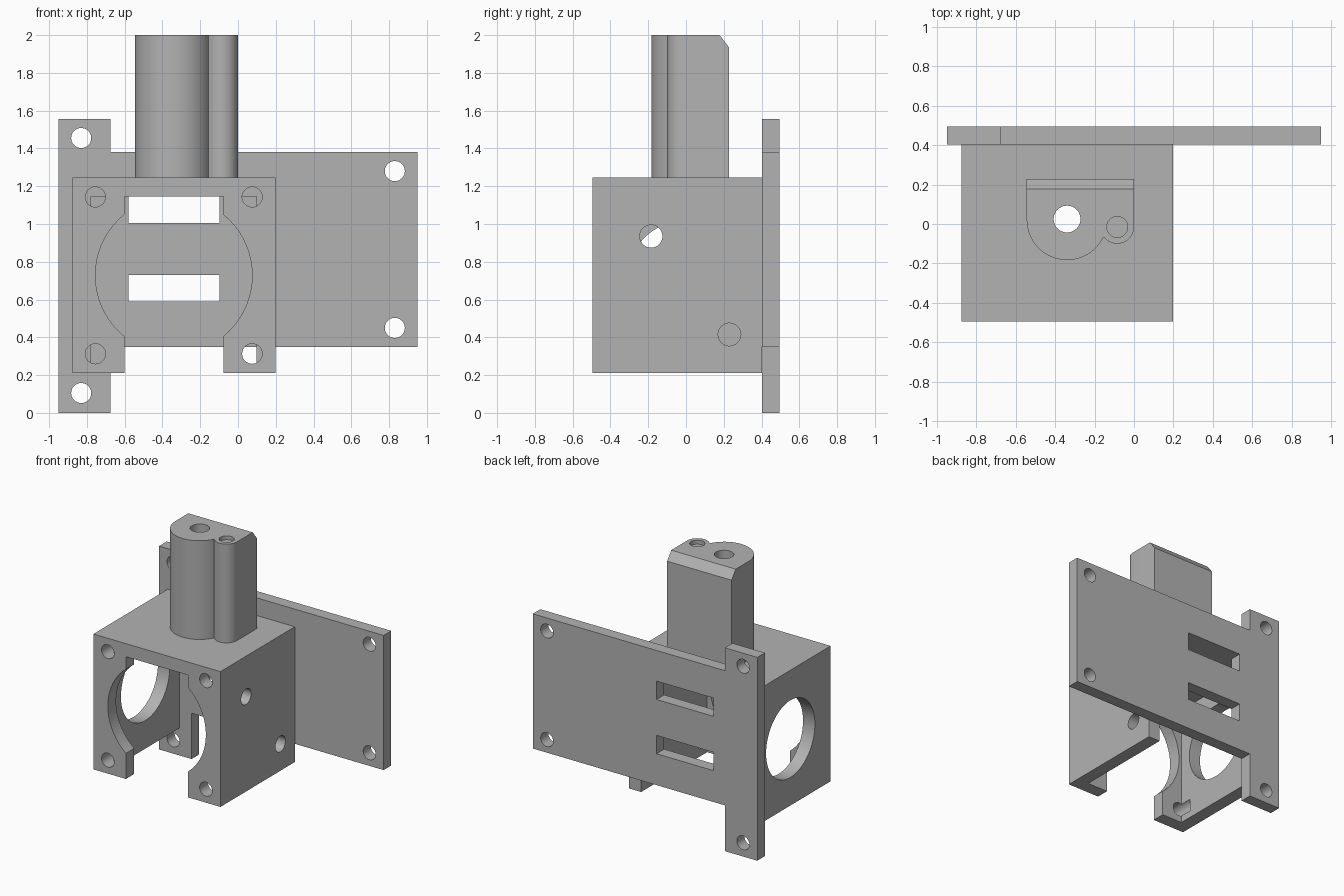
import bpy, bmesh
from math import sin, cos, pi, atan2
from mathutils import Vector, Matrix

cube = bpy.data.objects.get("Cube")
if cube:
    bpy.data.objects.remove(cube, do_unlink=True)

grey = bpy.data.materials.new("plain grey")
grey.use_nodes = True
grey.diffuse_color = (0.45, 0.45, 0.45, 1)
grey.node_tree.nodes["Principled BSDF"].inputs["Base Color"].default_value = grey.diffuse_color

# Each axis frame maps a profile (u, v) and an extrusion depth to x, y, z
FRAMES = {
    "x": lambda u, v, d: (d, u, v),
    "y": lambda u, v, d: (u, d, v),
    "z": lambda u, v, d: (u, v, d),
}


def prism(name, points, axis, low, high):
    """Extrude a closed profile along an axis."""
    place = FRAMES[axis]
    bm = bmesh.new()
    face = bm.faces.new([bm.verts.new(place(u, v, low)) for u, v in points])
    moved = bmesh.ops.extrude_face_region(bm, geom=[face])["geom"]
    verts = [g for g in moved if isinstance(g, bmesh.types.BMVert)]
    bmesh.ops.translate(bm, verts=verts, vec=place(0, 0, high - low))
    bmesh.ops.recalc_face_normals(bm, faces=bm.faces)
    mesh = bpy.data.meshes.new(name)
    bm.to_mesh(mesh)
    bm.free()
    mesh.materials.append(grey)
    obj = bpy.data.objects.new(name, mesh)
    bpy.context.collection.objects.link(obj)
    return obj


def rect(u0, u1, v0, v1):
    return [(u0, v0), (u1, v0), (u1, v1), (u0, v1)]


def arc(u, v, r, start, end, steps):
    angles = [start + (end - start) * i / steps for i in range(steps + 1)]
    return [(u + r * cos(a), v + r * sin(a)) for a in angles]


def hole(u, v, r, axis, low, high):
    return prism("cutter", arc(u, v, r, 0, 2 * pi, 64)[:-1], axis, low, high)


def slot(u0, u1, v0, v1, axis, low, high):
    return prism("cutter", rect(u0, u1, v0, v1), axis, low, high)


def cut(obj, cutters):
    """Subtract each cutter, bake the result and discard the cutters."""
    for c in cutters:
        c.hide_render = True
        mod = obj.modifiers.new("cut", "BOOLEAN")
        mod.operation, mod.solver, mod.object = "DIFFERENCE", "EXACT", c
    graph = bpy.context.evaluated_depsgraph_get()
    baked = bpy.data.meshes.new_from_object(obj.evaluated_get(graph))
    obj.modifiers.clear()
    obj.data = baked
    for c in cutters:
        bpy.data.objects.remove(c, do_unlink=True)
    bpy.ops.object.select_all(action="DESELECT")
    obj.select_set(True)
    bpy.context.view_layer.objects.active = obj
    bpy.ops.object.shade_smooth_by_angle(angle=pi / 6)


BACK, FRONT, JOIN = 0.495, -0.495, 0.403
BOTTOM, ROOF, TOP = 0.21, 1.245, 2.0
CX, CZ = -0.34, 0.728          # motor bore centre
WALL = 0.1

# Mounting plate with a taller strip on one side
plate = prism("mounting_plate", [
    (-0.95, 0), (-0.675, 0), (-0.675, 0.35), (0.95, 0.35),
    (0.95, 1.38), (-0.675, 1.38), (-0.675, 1.555), (-0.95, 1.555)],
    "y", JOIN, BACK)
screws = [(-0.83, 0.105), (-0.83, 1.455), (0.83, 0.45), (0.83, 1.28)]
cut(plate, [hole(u, v, 0.053, "y", 0.3, 0.6) for u, v in screws]
    + [slot(-0.58, -0.097, z, z + 0.14, "y", 0.3, 0.6) for z in (0.59, 1.005)])

# Box housing, open at the bottom and towards the plate
housing = prism("housing", rect(-0.877, 0.198, BOTTOM, ROOF), "y", FRONT, JOIN)
cutters = [slot(-0.877 + WALL, 0.198 - WALL, 0, ROOF - WALL, "y", FRONT + WALL, 0.6)]
# Front opening: round bore plus a straight channel
cutters += [hole(CX, CZ, 0.415, "y", -0.6, -0.3),
            slot(-0.602, -0.077, 0, ROOF - WALL, "y", -0.6, -0.3)]
cutters += [hole(CX + sx * 0.415, CZ + sz * 0.415, 0.053, "y", -0.6, -0.3)
            for sx in (-1, 1) for sz in (-1, 1)]
# Large port on one side, two small holes on the other, shaft hole in the roof
cutters += [hole(-0.01, 0.72, 0.295, "x", -1, -0.7),
            hole(-0.185, 0.935, 0.06, "x", 0, 0.3),
            hole(0.23, 0.415, 0.06, "x", 0, 0.3),
            hole(CX, 0.025, 0.068, "z", 1, 1.5)]
cut(housing, cutters)

# Tower: flat back, one large and one small rounded lobe at the front
big, small = (CX, 0.022, 0.205), (-0.085, -0.015, 0.085)
meet = Vector((-0.155, -0.068))
a_big = atan2(meet.y - big[1], meet.x - big[0])
a_small = atan2(meet.y - small[1], meet.x - small[0])
profile = [(0, 0.228), (-0.545, 0.228)]
profile += arc(*big, -pi, a_big, 40) + arc(*small, a_small, 0, 32)[1:]
tower = prism("tower", profile, "z", ROOF, TOP)
chamfer = prism("cutter", [(0.178, TOP), (0.228, 1.935), (0.3, 1.935), (0.3, 2.1), (0.178, 2.1)],
                "x", -0.7, 0.2)
cut(tower, [chamfer, hole(CX, 0.025, 0.068, "z", 1, 2.2),
            hole(small[0], small[1], 0.053, "z", TOP - 0.03, 2.2)])
